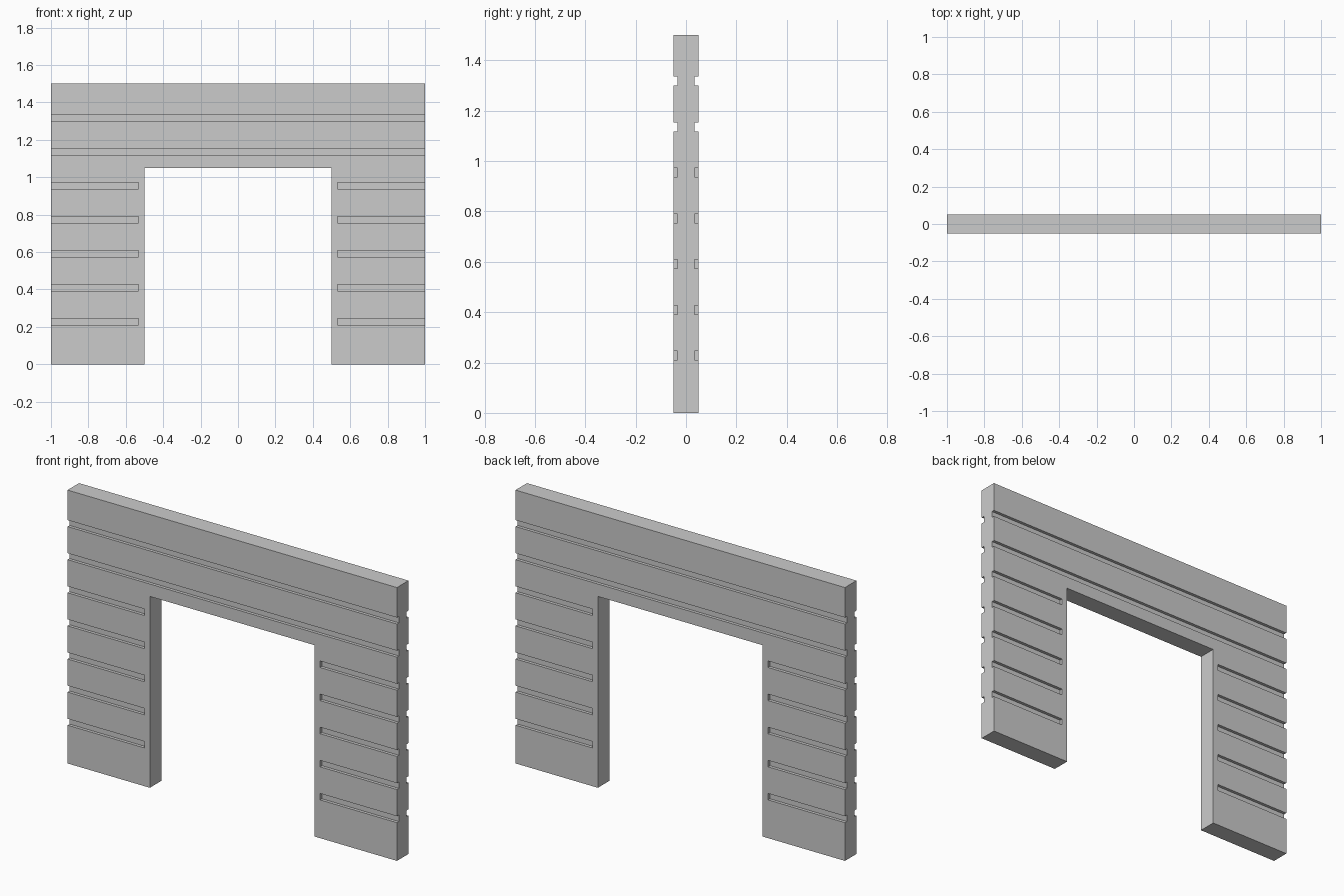
import bpy, bmesh
from mathutils import Matrix, Vector

if "Cube" in bpy.data.objects:
    bpy.data.objects.remove(bpy.data.objects["Cube"])

HALF_W, HEIGHT, HALF_T = 1.0, 1.5, 0.05
DOOR_X, DOOR_Z = 0.5, 1.05
GROOVE_H, GROOVE_Y, GROOVE_X = 0.0355, 0.0333, 0.533


def finish(bm, name):
    bmesh.ops.recalc_face_normals(bm, faces=bm.faces[:])
    mesh = bpy.data.meshes.new(name)
    bm.to_mesh(mesh)
    bm.free()
    obj = bpy.data.objects.new(name, mesh)
    bpy.context.collection.objects.link(obj)
    return obj


def add_box(bm, x0, x1, y0, y1, z0, z1):
    centre = Vector((x0 + x1, y0 + y1, z0 + z1)) / 2
    size = (x1 - x0, y1 - y0, z1 - z0, 1)
    bmesh.ops.create_cube(bm, size=1, matrix=Matrix.Translation(centre) @ Matrix.Diagonal(size))


# Wall slab with doorway: profile extruded through the thickness
half = [(HALF_W, HEIGHT), (HALF_W, 0), (DOOR_X, 0), (DOOR_X, DOOR_Z)]
profile = half + [(-x, z) for x, z in reversed(half)]
bm = bmesh.new()
face = bm.faces.new([bm.verts.new((x, -HALF_T, z)) for x, z in profile])
ext = bmesh.ops.extrude_face_region(bm, geom=[face])
bmesh.ops.translate(bm, vec=(0, 2 * HALF_T, 0),
                    verts=[v for v in ext["geom"] if isinstance(v, bmesh.types.BMVert)])
wall = finish(bm, "doorway_wall")

# Horizontal grooves on both faces: five beside the door, two full width above
bm = bmesh.new()
for i in range(7):
    z = 0.2275 + 0.1817 * i
    spans = [(-1.1, -GROOVE_X), (GROOVE_X, 1.1)] if i < 5 else [(-1.1, 1.1)]
    for x0, x1 in spans:
        for y0, y1 in [(-0.1, -GROOVE_Y), (GROOVE_Y, 0.1)]:
            add_box(bm, x0, x1, y0, y1, z - GROOVE_H / 2, z + GROOVE_H / 2)
cutter = finish(bm, "groove_cutter")
cutter.hide_render = True

# Carve the grooves
mod = wall.modifiers.new("grooves", "BOOLEAN")
mod.operation = "DIFFERENCE"
mod.solver = "EXACT"
mod.object = cutter
bpy.context.view_layer.objects.active = wall
bpy.ops.object.modifier_apply(modifier=mod.name)
bpy.data.objects.remove(cutter)
